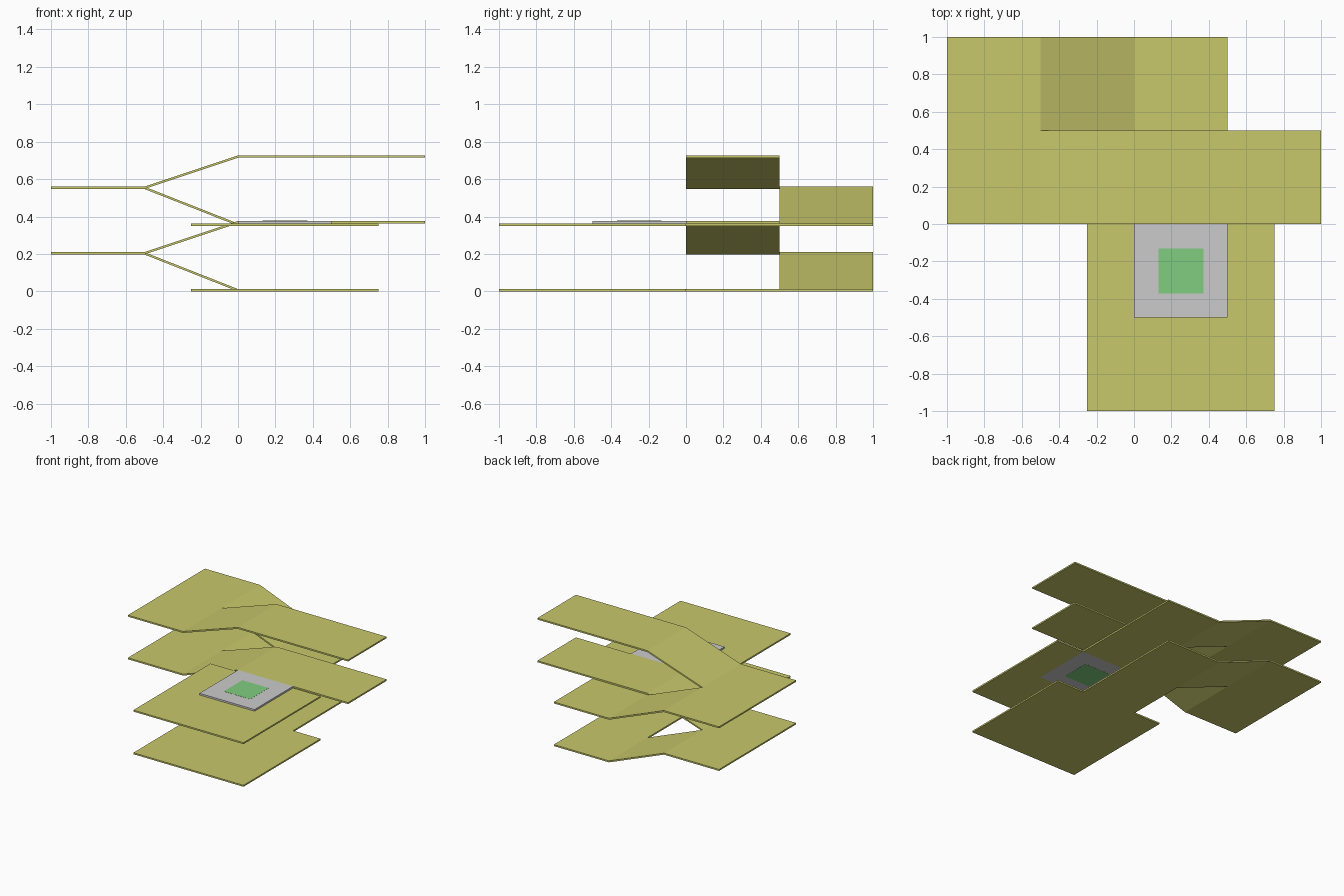
import bpy, bmesh

if "Cube" in bpy.data.objects:
    bpy.data.objects.remove(bpy.data.objects["Cube"])

T = 0.0125      # slab thickness
STOREY = 0.35   # height of one repeated ramp module
LANDING, DECK = 0.197, 0.364


def material(name, rgb):
    m = bpy.data.materials.new(name)
    m.diffuse_color = (*rgb, 1)
    m.use_nodes = True
    m.node_tree.nodes["Principled BSDF"].inputs["Base Color"].default_value = m.diffuse_color
    return m


def add_object(name, bm, mat=None):
    me = bpy.data.meshes.new(name)
    bm.to_mesh(me)
    bm.free()
    ob = bpy.data.objects.new(name, me)
    bpy.context.collection.objects.link(ob)
    if mat:
        me.materials.append(mat)
    return ob


def slab(name, panels, z, mat):
    """Weld panels (x0, x1, y0, y1, z at x0, z at x1) and thicken them upward."""
    bm = bmesh.new()
    for x0, x1, y0, y1, za, zb in panels:
        bm.faces.new([bm.verts.new(p) for p in (
            (x0, y0, z + za), (x1, y0, z + zb), (x1, y1, z + zb), (x0, y1, z + za))])
    bmesh.ops.remove_doubles(bm, verts=bm.verts[:], dist=1e-4)
    ext = bmesh.ops.extrude_face_region(bm, geom=bm.faces[:], use_keep_orig=True)
    top = [g for g in ext["geom"] if isinstance(g, bmesh.types.BMVert)]
    bmesh.ops.translate(bm, verts=top, vec=(0, 0, T))
    bmesh.ops.recalc_face_normals(bm, faces=bm.faces[:])
    bmesh.ops.dissolve_limit(bm, angle_limit=0.01, verts=bm.verts[:], edges=bm.edges[:])
    return add_object(name, bm, mat)


def box(name, x0, x1, y0, y1, z0, z1, mat=None):
    bm = bmesh.new()
    bmesh.ops.create_cube(bm, size=1)
    for v in bm.verts:
        v.co = ((x0 + x1) / 2 + v.co.x * (x1 - x0),
                (y0 + y1) / 2 + v.co.y * (y1 - y0),
                (z0 + z1) / 2 + v.co.z * (z1 - z0))
    return add_object(name, bm, mat)


yellow = material("slab_yellow", (0.58, 0.58, 0.15))
green = material("marker_green", (0.22, 0.61, 0.22))

for level, label in enumerate(("lower", "upper")):
    z = level * STOREY
    # front floor pad, open under the grey panel on the upper level
    floor = [(x0, x1, y0, y1, 0, 0)
             for x0, x1 in ((-0.25, 0), (0, 0.5), (0.5, 0.75))
             for y0, y1 in ((-1, -0.5), (-0.5, 0))
             if not (level and x0 == 0 and y0 == -0.5)]
    # walkway to the back, then the rising back ramp
    floor += [(0, 0.5, 0, 0.5, 0, 0), (0, 0.5, 0.5, 1, 0, 0)]
    ramp_in = [(-0.5, 0, 0.5, 1, LANDING, 0)]
    landing = [(-1, -0.5, 0, 0.5, LANDING, LANDING), (-1, -0.5, 0.5, 1, LANDING, LANDING)]
    # front ramp up to the deck
    ramp_out = [(-0.5, 0, 0, 0.5, LANDING, DECK), (0, 1, 0, 0.5, DECK, DECK)]
    slab(label + "_ramp_storey", floor + ramp_in + landing + ramp_out, z, yellow)

# grey panel with a green marker visible from both sides
box("grey_panel", 0, 0.5, -0.5, 0, STOREY, DECK + T)
box("green_marker", 0.13, 0.37, -0.37, -0.13, STOREY - 0.001, DECK + T + 0.001, green)
